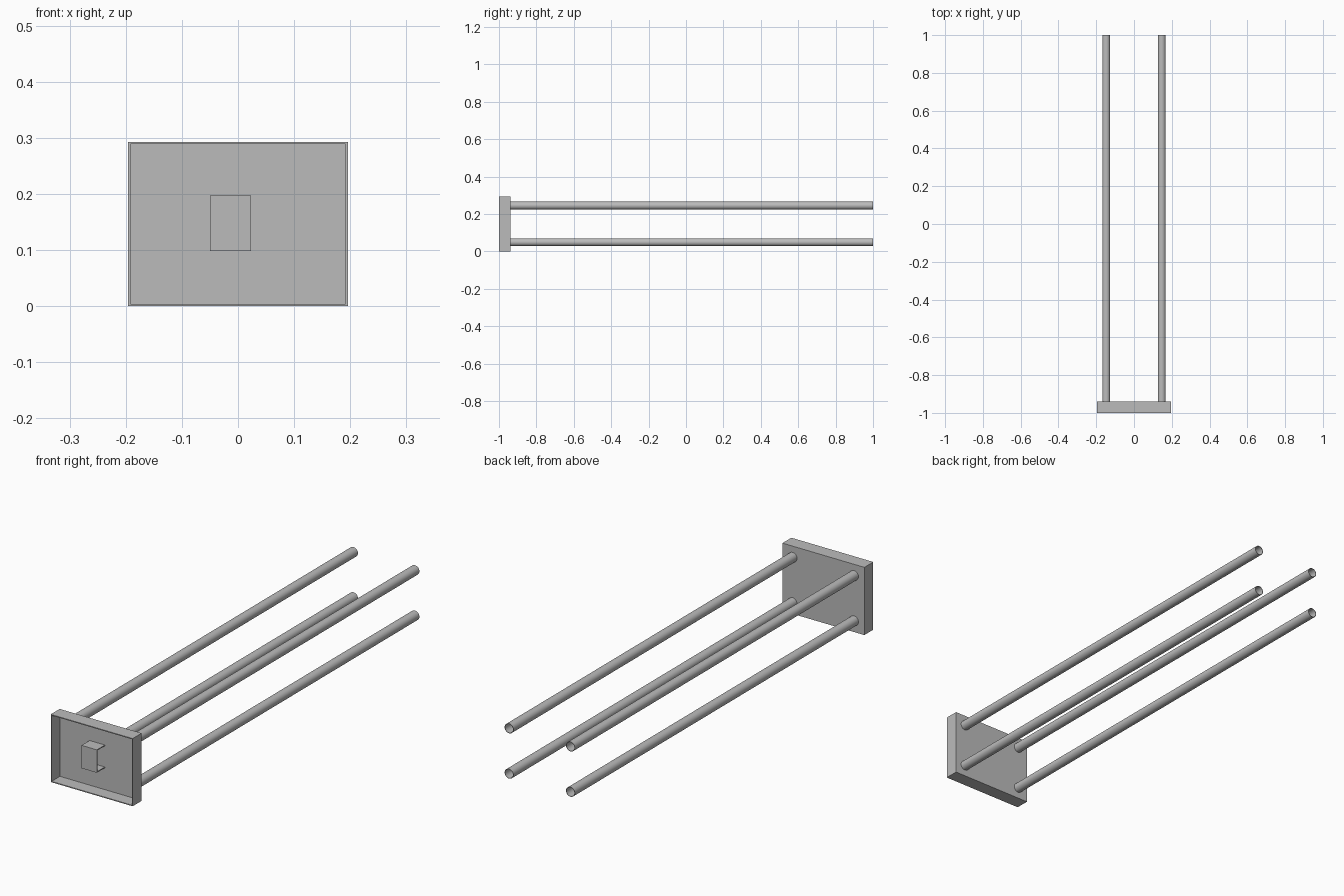
import bpy, bmesh, math
from mathutils import Matrix, Vector

if "Cube" in bpy.data.objects:
    bpy.data.objects.remove(bpy.data.objects["Cube"])

W, H, DEPTH, WALL = 0.392, 0.293, 0.061, 0.004
BACK = -1 + DEPTH

grey = bpy.data.materials.new("plain grey")
grey.diffuse_color = (0.5, 0.5, 0.5, 1)
grey.use_nodes = True
grey.node_tree.nodes["Principled BSDF"].inputs["Base Color"].default_value = grey.diffuse_color


def add_object(name, bm):
    bmesh.ops.recalc_face_normals(bm, faces=bm.faces)
    mesh = bpy.data.meshes.new(name)
    bm.to_mesh(mesh)
    bm.free()
    mesh.materials.append(grey)
    obj = bpy.data.objects.new(name, mesh)
    bpy.context.collection.objects.link(obj)
    return obj


# Shallow tray, open towards the front
bm = bmesh.new()
bmesh.ops.create_cube(bm, size=1, matrix=Matrix.Translation((0, -1 + DEPTH / 2, H / 2))
                      @ Matrix.Diagonal((W, DEPTH, H, 1)))
bm.normal_update()
front = min(bm.faces, key=lambda f: f.calc_center_median().y)
bmesh.ops.inset_region(bm, faces=[front], thickness=WALL, use_even_offset=True)
inner = bmesh.ops.extrude_discrete_faces(bm, faces=[front])["faces"][0]
bmesh.ops.translate(bm, verts=inner.verts, vec=(0, DEPTH - WALL, 0))
add_object("end_tray", bm)

# C-shaped channel bracket standing on the tray floor, open at its sides
y0, y1, z0, z1, t = -0.998, BACK - WALL, 0.098, 0.197, 0.004
profile = [(y1, z0), (y0, z0), (y0, z1), (y1, z1),
           (y1, z1 - t), (y0 + t, z1 - t), (y0 + t, z0 + t), (y1, z0 + t)]
bm = bmesh.new()
face = bm.faces.new([bm.verts.new((-0.05, y, z)) for y, z in profile])
ext = bmesh.ops.extrude_face_region(bm, geom=[face], use_keep_orig=True)["geom"]
bmesh.ops.translate(bm, verts=[v for v in ext if isinstance(v, bmesh.types.BMVert)],
                    vec=Vector((0.073, 0, 0)))
add_object("channel_bracket", bm)

# Four long hollow tubes running back from the tray corners
for side, x in (("left", -0.147), ("right", 0.147)):
    for level, z in (("lower", 0.049), ("upper", 0.245)):
        bm = bmesh.new()
        bmesh.ops.create_cone(bm, cap_ends=False, segments=32, radius1=0.021, radius2=0.021,
                              depth=1 - BACK,
                              matrix=Matrix.Translation((x, (1 + BACK) / 2, z))
                              @ Matrix.Rotation(math.pi / 2, 4, 'X'))
        tube = add_object(f"{level}_{side}_tube", bm)
        solid = tube.modifiers.new("tube_wall", 'SOLIDIFY')
        solid.thickness = 0.002
        solid.offset = -1
        bpy.ops.object.select_all(action='DESELECT')
        tube.select_set(True)
        bpy.context.view_layer.objects.active = tube
        bpy.ops.object.modifier_apply(modifier=solid.name)
        bpy.ops.object.shade_smooth_by_angle(angle=math.radians(35))
